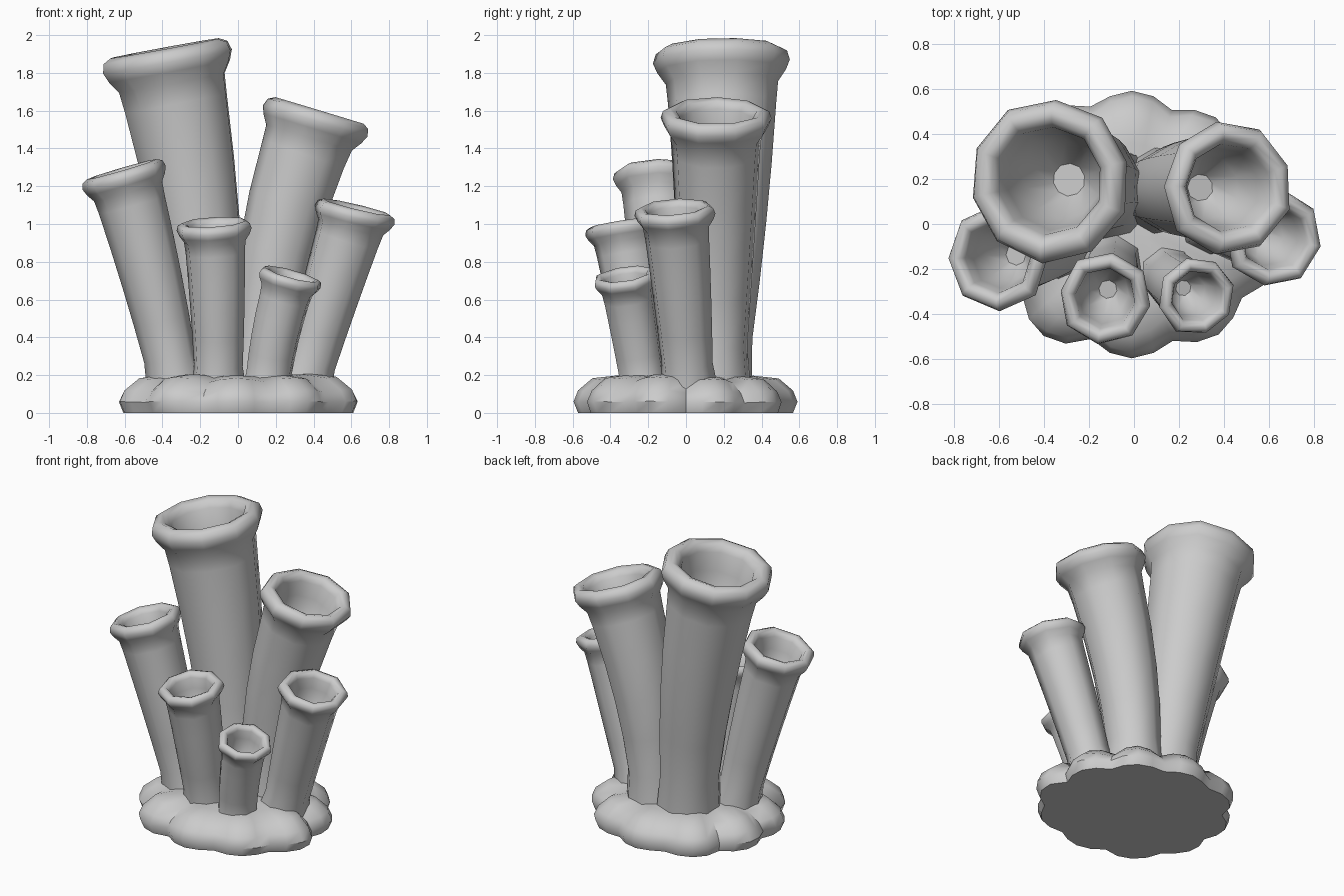
import bpy, bmesh, math, random
from mathutils import Vector

if "Cube" in bpy.data.objects:
    bpy.data.objects.remove(bpy.data.objects["Cube"])

random.seed(4)
mat = bpy.data.materials.new("sponge grey")
mat.diffuse_color = (0.6, 0.6, 0.6, 1)
mat.use_nodes = True
mat.node_tree.nodes["Principled BSDF"].inputs["Base Color"].default_value = mat.diffuse_color


def skin(name, rings, angle):
    """Join a list of equal-sized vertex rings into a closed object."""
    bm = bmesh.new()
    loops = [[bm.verts.new(p) for p in ring] for ring in rings]
    n = len(loops[0])
    for a, b in zip(loops, loops[1:]):
        for i in range(n):
            j = (i + 1) % n
            bm.faces.new((a[i], a[j], b[j], b[i]))
    bm.faces.new(loops[0][::-1])
    bm.faces.new(loops[-1])
    bmesh.ops.recalc_face_normals(bm, faces=bm.faces)
    me = bpy.data.meshes.new(name)
    bm.to_mesh(me)
    bm.free()
    me.materials.append(mat)
    ob = bpy.data.objects.new(name, me)
    bpy.context.collection.objects.link(ob)
    bpy.ops.object.select_all(action='DESELECT')
    ob.select_set(True)
    bpy.context.view_layer.objects.active = ob
    bpy.ops.object.shade_smooth_by_angle(angle=math.radians(angle))
    return ob


# Lip and inner cup: (radius, distance along axis from the top), both times the rim radius
LIP = [(0.82, -0.50), (0.94, -0.33), (1.0, -0.19), (0.96, -0.06), (0.84, 0.0),
       (0.73, -0.04), (0.66, -0.16), (0.61, -0.5), (0.48, -1.0), (0.2, -1.4)]


def tube(name, base, mid, top, foot, rim, n, tilt=1.0):
    """Leaning tube through three centres, flaring to a rolled lip around a hollow."""
    p0, pm, p1 = Vector(base), Vector(mid), Vector(top)

    def at(t):
        return (p0 * (2 * (t - .5) * (t - 1)) + pm * (4 * t * (1 - t))
                + p1 * (2 * t * (t - .5)))

    def axis(t):
        return (p0 * (4 * t - 3) + pm * (4 - 8 * t) + p1 * (4 * t - 1)).normalized()

    phase = random.random() * math.tau
    wob = [random.uniform(0.98, 1.04) for _ in range(n)]

    def ring(c, d, r):
        u = Vector((0, 1, 0)).cross(d).normalized()
        v = d.cross(u)
        return [c + (u * math.cos(a) + v * math.sin(a)) * r * wob[i]
                for i in range(n) for a in [phase + math.tau * i / n]]

    end = 1 - 0.8 * rim / (p1 - p0).length
    rings = []
    for k in range(6):
        s = k / 5
        r = foot + (rim * 0.79 - foot) * s
        if k == 0:
            r *= 1.25
        rings.append(ring(at(s * end), axis(s * end), r))
    d = axis(1)
    d = Vector((d.x * tilt, d.y * tilt, d.z)).normalized()
    for r, h in LIP:
        t = 1 + h * rim / (p1 - p0).length
        rings.append(ring(at(t), d if h > -0.6 else axis(t), r * rim))
    return skin(name, rings, 55)


# Six tubes: base, middle and top centres, foot radius, rim radius, sides, rim tilt
tube("tall_tube", (-.12, .14, .1), (-.22, .19, 1.0), (-.39, .195, 1.93), .17, .36, 10, .85)
tube("back_right_tube", (.12, .15, .1), (.205, .16, .85), (.435, .165, 1.6), .16, .295, 9, .75)
tube("left_tube", (-.32, -.08, .1), (-.45, -.12, .68), (-.615, -.15, 1.29), .13, .232, 8)
tube("front_tube", (-.105, -.18, .1), (-.11, -.26, .55), (-.13, -.335, 1.01), .125, .203, 8)
tube("right_tube", (.335, .015, .1), (.475, -.02, .59), (.63, -.065, 1.09), .13, .219, 8, .75)
tube("small_tube", (.15, -.22, .1), (.2, -.27, .42), (.285, -.325, .735), .12, .174, 8, .85)

# Lumpy base with scalloped outline
LOBES, PER = 10, 4
size = [random.uniform(0.97, 1.04) for _ in range(LOBES)]
rings = []
for r, z, depth in [(.6, 0, .09), (.625, .06, .1), (.6, .12, .12), (.52, .185, .13),
                    (.38, .2, .06), (.1, .19, 0)]:
    ring = []
    for i in range(LOBES * PER):
        a = math.pi / 2 + math.tau * i / (LOBES * PER)
        bump = abs(math.cos(math.pi * i / PER))
        s = size[((i + PER // 2) // PER) % LOBES]
        rr = r * (1 - depth * (1 - bump)) * s
        zz = z * (1 - 0.9 * depth * (1 - bump)) * (s if z else 1)
        ring.append((rr * math.cos(a) * 1.04 - .01, rr * math.sin(a) * .96, zz))
    rings.append(ring)
skin("base", rings, 45)
